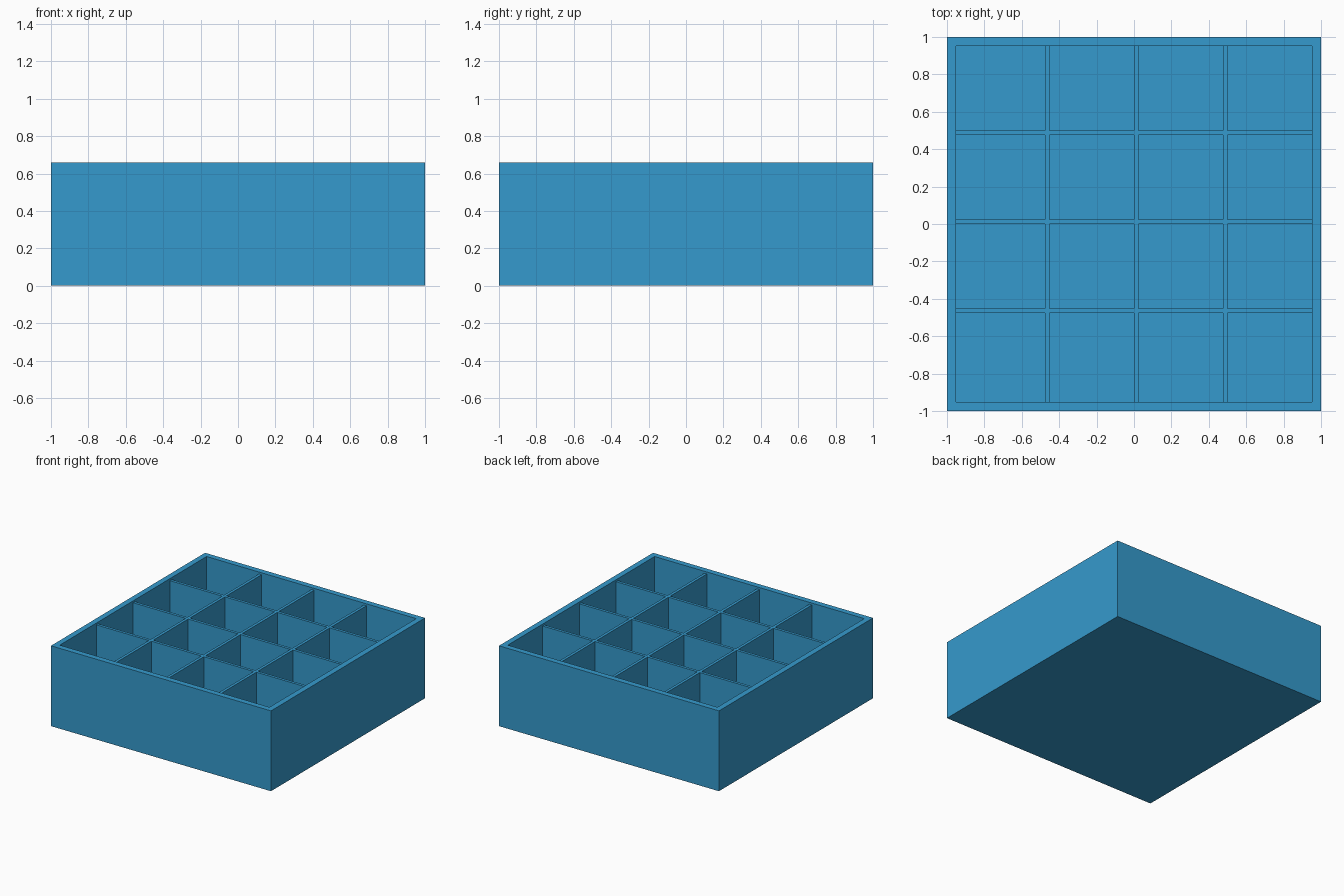
import bpy, bmesh
from mathutils import Vector

if "Cube" in bpy.data.objects:
    bpy.data.objects.remove(bpy.data.objects["Cube"], do_unlink=True)

HEIGHT = 0.66
WALL = 0.047       # outer wall thickness
DIVIDER = 0.0235   # divider thickness
LIP = 0.016        # dividers sit this far below the rim
FLOOR = 0.045      # floor thickness
PITCH = 0.4765     # spacing between dividers

# Blue plastic
blue = bpy.data.materials.new("blue_plastic")
blue.use_nodes = True
colour = (0.036, 0.323, 0.61, 1)
blue.diffuse_color = colour
blue.node_tree.nodes["Principled BSDF"].inputs["Base Color"].default_value = colour


def sink(bm, faces, depth):
    """Press each face straight down, leaving vertical side walls."""
    new = bmesh.ops.extrude_discrete_faces(bm, faces=faces)["faces"]
    verts = list({v for f in new for v in f.verts})
    bmesh.ops.translate(bm, verts=verts, vec=(0, 0, -depth))
    return new


# Solid block standing on the ground
bm = bmesh.new()
bmesh.ops.create_cube(bm, size=1)
bmesh.ops.scale(bm, vec=(2, 2, HEIGHT), verts=bm.verts)
bmesh.ops.translate(bm, vec=(0, 0, HEIGHT / 2), verts=bm.verts)
bm.normal_update()

# Outer rim, then the slightly recessed level of the divider tops
top = [f for f in bm.faces if f.normal.z > 0.9]
bmesh.ops.inset_region(bm, faces=top, thickness=WALL, use_even_offset=True)
divider_level = sink(bm, top, LIP)

# Score both sides of every divider into the recessed face
level = HEIGHT - LIP
for axis in (Vector((1, 0, 0)), Vector((0, 1, 0))):
    for i in (-1, 0, 1):
        for side in (0, DIVIDER):
            faces = [f for f in bm.faces
                     if all(abs(v.co.z - level) < 1e-4 for v in f.verts)]
            edges = {e for f in faces for e in f.edges}
            verts = {v for f in faces for v in f.verts}
            bmesh.ops.bisect_plane(bm, geom=faces + list(edges) + list(verts),
                                   plane_co=axis * (i * PITCH + side),
                                   plane_no=axis)

# Press the sixteen compartments down to the floor
cells = [f for f in bm.faces
         if all(abs(v.co.z - level) < 1e-4 for v in f.verts)
         and f.calc_area() > 0.1]
sink(bm, cells, level - FLOOR)
bmesh.ops.recalc_face_normals(bm, faces=bm.faces)

mesh = bpy.data.meshes.new("compartment_tray")
bm.to_mesh(mesh)
bm.free()
mesh.materials.append(blue)
tray = bpy.data.objects.new("compartment_tray", mesh)
bpy.context.collection.objects.link(tray)
